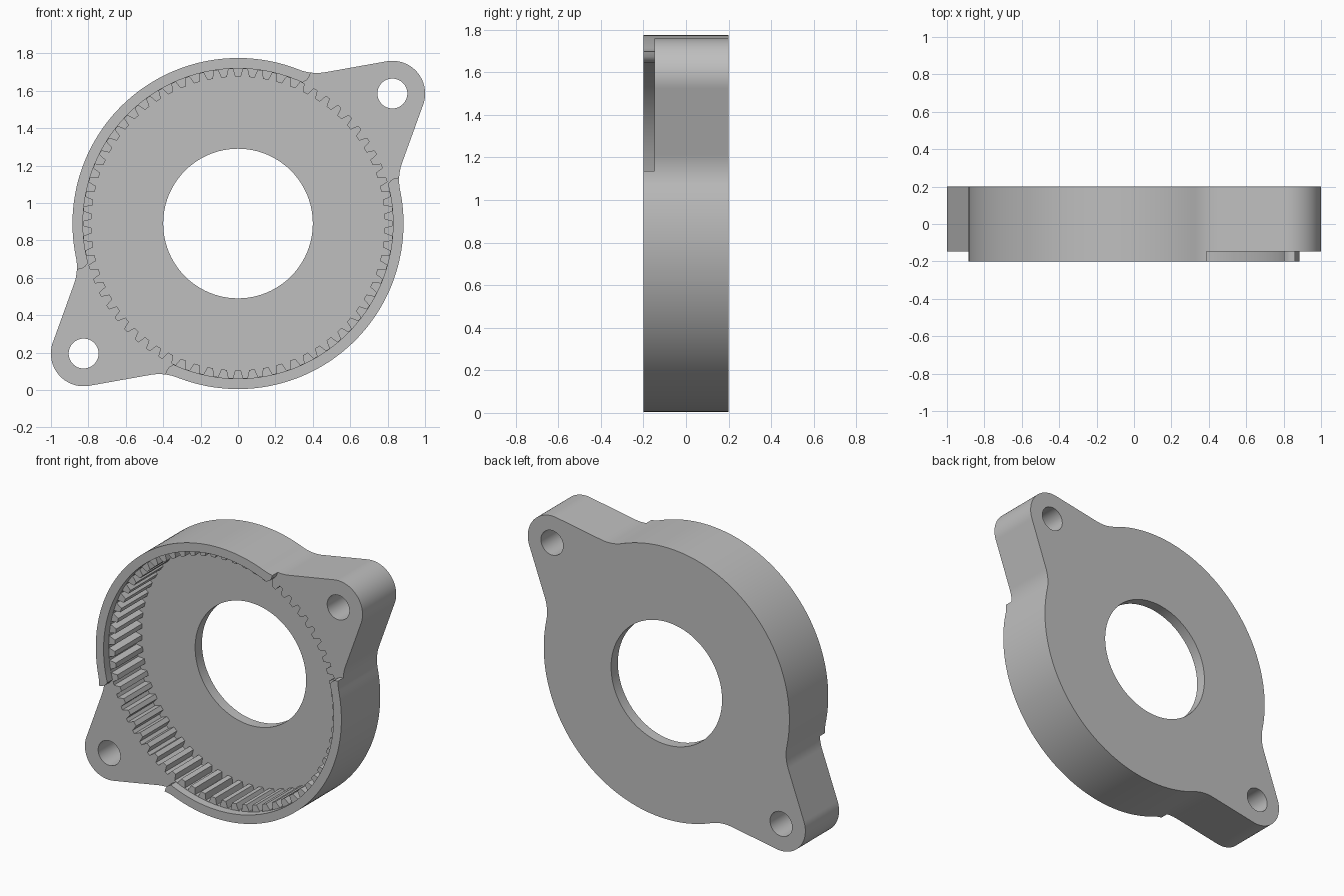
import bpy, bmesh
from math import sin, cos, radians, degrees, pi, acos, atan2

if "Cube" in bpy.data.objects:
    bpy.data.objects.remove(bpy.data.objects["Cube"])

CZ = 0.89                       # height of the main axis
R, BOSS, FILLET = 0.885, 0.175, 0.27
EAR_ANGLE, EAR_DIST = radians(40.1), 1.079
ROOT, TIP, TEETH = 0.827, 0.785, 66
BACK, FLOOR, EAR_FRONT, FRONT = 0.2, 0.13, -0.147, -0.2

grey = bpy.data.materials.new("grey plastic")
grey.use_nodes = True
colour = (0.52, 0.52, 0.52, 1)
grey.diffuse_color = colour
grey.node_tree.nodes["Principled BSDF"].inputs["Base Color"].default_value = colour


def arc(cx, cy, r, a0, a1, n):
    return [(cx + r * cos(a0 + (a1 - a0) * i / n), cy + r * sin(a0 + (a1 - a0) * i / n))
            for i in range(n + 1)]


def circle(cx, cy, r, n):
    return arc(cx, cy, r, 0, 2 * pi, n)[:-1]


def turn(pts, a):
    return [(x * cos(a) - y * sin(a), x * sin(a) + y * cos(a)) for x, y in pts]


def prism(name, pts, y0, y1):
    """Extrude a flat outline (x, height above axis) from y0 to y1."""
    bm = bmesh.new()
    face = bm.faces.new([bm.verts.new((x, y0, z + CZ)) for x, z in pts])
    new = bmesh.ops.extrude_face_region(bm, geom=[face])["geom"]
    bmesh.ops.translate(bm, vec=(0, y1 - y0, 0),
                        verts=[v for v in new if isinstance(v, bmesh.types.BMVert)])
    bmesh.ops.recalc_face_normals(bm, faces=bm.faces)
    mesh = bpy.data.meshes.new(name)
    bm.to_mesh(mesh)
    bm.free()
    mesh.materials.append(grey)
    ob = bpy.data.objects.new(name, mesh)
    bpy.context.collection.objects.link(ob)
    return ob


# Body outline: half of it, drawn about the ear axis, then repeated half a turn on
slope = radians(60)             # normal direction of the straight ear flank
flank = EAR_DIST * cos(slope) + BOSS
join = slope - acos((flank + FILLET) / (R + FILLET))
fx, fy = (R + FILLET) * cos(join), (R + FILLET) * sin(join)
upper = (arc(EAR_DIST, 0, BOSS, 0, slope, 16)
         + arc(fx, fy, FILLET, slope + pi, join + pi, 14)[::1])
upper = upper[:17] + upper[17:]
lower = [(x, -y) for x, y in reversed(upper[1:])]
side = arc(0, 0, R, join, pi - join, 72)[1:-1]
half = lower + upper + side
outline = turn(half, EAR_ANGLE) + turn(half, EAR_ANGLE + pi)
housing = prism("gear_housing", outline, FRONT, BACK)

# Internal gear profile: root, flank, tip, flank for every tooth
gear = []
pitch = 2 * pi / TEETH
for i in range(TEETH):
    for r, f in ((ROOT, -0.36), (TIP, -0.2), (TIP, 0.2), (ROOT, 0.36)):
        a = pi / 2 + (i + f) * pitch
        gear.append((r * cos(a), r * sin(a)))

# Rounded lip ends beside each ear: radius and angle from the ear axis
lip_end = [(0.7, 26), (0.81, 26), (0.835, 25.1), (0.85, 24.3), (0.87, 24), (0.9, 24.2), (1.5, 24.2)]
gap = [(r * cos(radians(a)), r * sin(radians(a))) for r, a in lip_end]
gap = gap + [(x, -y) for x, y in reversed(gap)]

cutters = [
    prism("gear_cutter", gear, -0.4, FLOOR),
    prism("lip_cutter", circle(0, 0, ROOT + 0.002, 144), -0.45, EAR_FRONT),
    prism("bore_cutter", circle(0, 0, 0.4, 96), -0.5, 0.5),
]
for a in (EAR_ANGLE, EAR_ANGLE + pi):
    cutters.append(prism("ear_cutter", turn(gap, a), -0.42, EAR_FRONT))
    cutters.append(prism("bolt_cutter", turn(circle(EAR_DIST, 0, 0.08, 40), a), -0.5, 0.5))

# Cut the housing and discard the cutters
bpy.context.view_layer.objects.active = housing
housing.select_set(True)
for c in cutters:
    c.hide_render = True
    mod = housing.modifiers.new(c.name, "BOOLEAN")
    mod.operation, mod.solver, mod.object = "DIFFERENCE", "EXACT", c
    bpy.ops.object.modifier_apply(modifier=mod.name)
    bpy.data.objects.remove(c)

bpy.ops.object.shade_smooth_by_angle(angle=radians(25))
